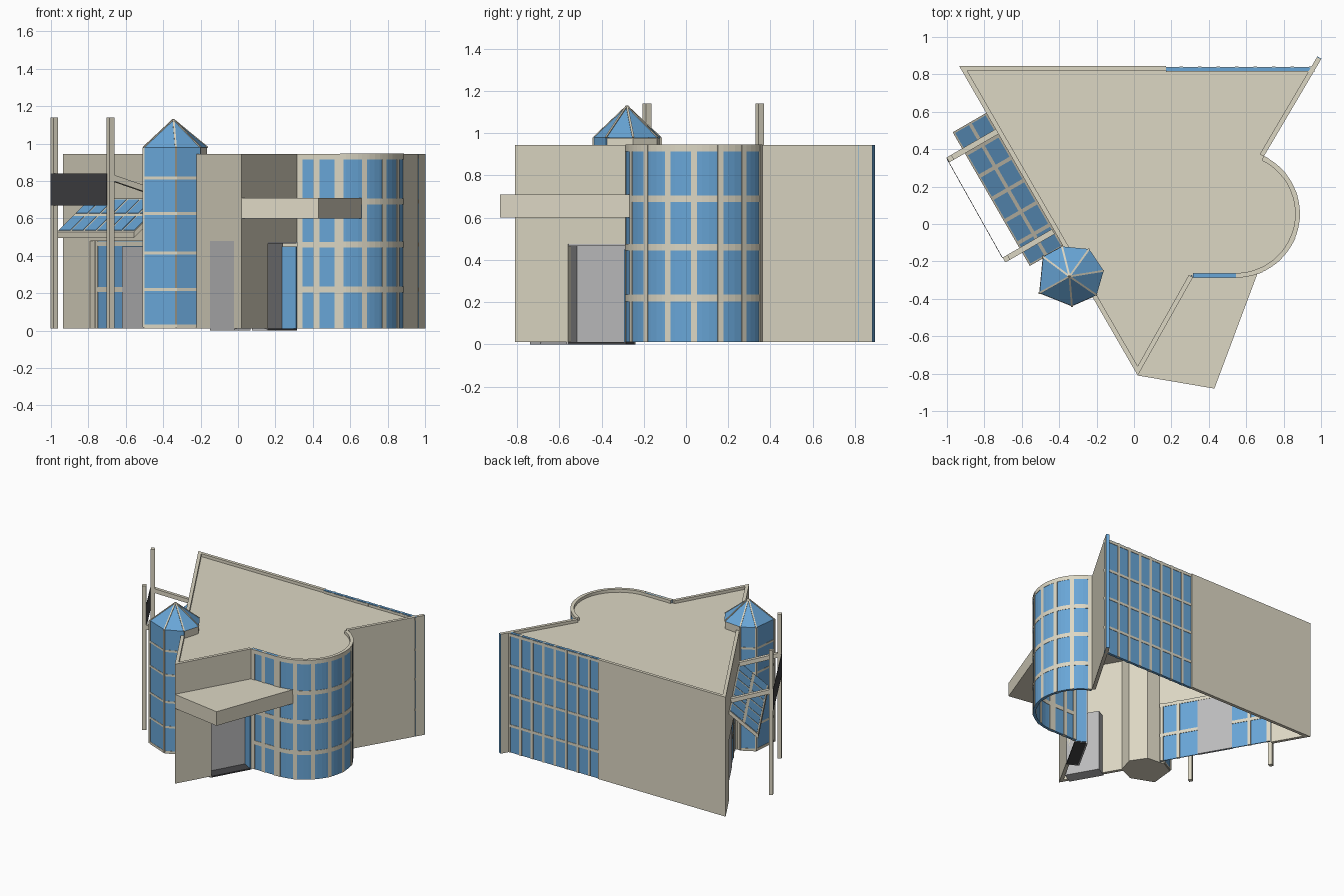
import bpy, bmesh, math
from mathutils import Vector as V

if "Cube" in bpy.data.objects:
    bpy.data.objects.remove(bpy.data.objects["Cube"])

def material(name, rgb):
    m = bpy.data.materials.new(name)
    m.diffuse_color = (*rgb, 1)
    m.use_nodes = True
    m.node_tree.nodes["Principled BSDF"].inputs["Base Color"].default_value = m.diffuse_color
    return m

STONE = material("stone", (0.72, 0.68, 0.55))
GLASS = material("glass", (0.14, 0.38, 0.68))
GREY = material("door_grey", (0.5, 0.5, 0.51))
DARK = material("dark_panel", (0.06, 0.06, 0.065))
parts = {}

def mesh_for(name, mat):
    return parts.setdefault(name, (bmesh.new(), mat))[0]

def prism(name, mat, bottom, top):
    """Closed solid between two matching loops."""
    bm = mesh_for(name, mat)
    a = [bm.verts.new(p) for p in bottom]
    b = [bm.verts.new(p) for p in top]
    n = len(a)
    bm.faces.new(a[::-1])
    bm.faces.new(b)
    for i in range(n):
        bm.faces.new((a[i], a[(i + 1) % n], b[(i + 1) % n], b[i]))

def slab(name, mat, poly, z0, z1):
    prism(name, mat, [(x, y, z0) for x, y in poly], [(x, y, z1) for x, y in poly])

def seg(name, mat, p, q, z0, z1, o0=-0.025, o1=0.0, m0=0.0, m1=0.0):
    """Wall piece from p to q; o0/o1 inner/outer offsets, m0/m1 inner mitres."""
    p, q = V(p), V(q)
    d = (q - p).normalized()
    n = V((d.y, -d.x))
    slab(name, mat, [p + n * o1, q + n * o1, q + n * o0 - d * m1, p + n * o0 + d * m0], z0, z1)

def bar(name, mat, a, b, w, h):
    a, b = V(a), V(b)
    d = (b - a).normalized()
    s = d.cross(V((0, 0, 1))).normalized() * w / 2
    u = s.cross(d).normalized() * h / 2
    ring = [-s - u, s - u, s + u, -s + u]
    prism(name, mat, [a + r for r in ring], [b + r for r in ring])

def glazing(name, p, q, z0, z1, cuts, levels, w=0.03, o0=-0.02, o1=0.0):
    """Glass sheet with uprights at distances cuts and rails at heights levels."""
    p, q = V(p), V(q)
    d = (q - p).normalized()
    seg(name + "_glass", GLASS, p, q, z0, z1, o0, o1)
    for c in cuts:
        seg(name + "_mullions", STONE, p + d * (c - w / 2), p + d * (c + w / 2), z0, z1, o0 - 0.004, o1 + 0.004)
    for z in levels:
        seg(name + "_mullions", STONE, p, q, z - w / 2, z + w / 2, o0 - 0.003, o1 + 0.003)

Z0, Z1 = 0.01, 0.945
BL, APEX, IN = V((-0.935, 0.845)), V((0.02, -0.81)), V((0.315, -0.285))
ARC0, ARC1, TIP, BR = V((0.545, -0.285)), V((0.694, 0.361)), V((1.0, 0.88)), V((0.965, 0.845))
C, R = V((0.545, 0.055)), 0.34
RAILS = (0.22, 0.46, 0.69, 0.93)

# Left wall with storefront opening and side door
dL = (APEX - BL).normalized()
nL = V((dL.y, -dL.x))
L = (APEX - BL).length
def left(s, off=0.0):
    return BL + dL * s + nL * off

seg("left_wall", STONE, BL, left(0.29), Z0, Z1, m0=0.043)
seg("left_wall", STONE, left(0.29), left(1.13), 0.48, Z1)
seg("left_wall", STONE, left(1.13), left(1.57), Z0, Z1)
seg("left_wall", STONE, left(1.57), left(1.83), 0.48, Z1)
seg("left_wall", STONE, left(1.83), APEX, Z0, Z1, m1=0.043)
seg("side_door", GREY, left(1.57), left(1.83), 0.0, 0.48, -0.1, -0.002)
glazing("storefront", left(0.29), left(1.13), Z0, 0.48, (0.015, 0.16, 0.7, 0.825), (0.22, 0.465), 0.025, -0.04, -0.033)
seg("storefront_door", GREY, left(0.58), left(0.84), Z0, 0.45, -0.045, -0.028)

# Entrance wall and recess
dE = (IN - APEX).normalized()
nE = V((dE.y, -dE.x))
def ent(s, off=0.0):
    return APEX + dE * s + nE * off

E0, E1 = 0.289, (IN - APEX).length
seg("entrance_wall", STONE, APEX, ent(E0), Z0, Z1, m0=0.043)
seg("entrance_wall", STONE, ent(E0), IN, 0.475, Z1)
seg("entrance_recess", GREY, ent(E0), ent(E1), 0.0, 0.475, -0.095, -0.085)
seg("entrance_recess", GREY, ent(E0 - 0.01), ent(E0), 0.0, 0.475, -0.095, -0.002)
seg("entrance_recess", GREY, ent(E0), ent(E1), 0.465, 0.475, -0.085, -0.002)
seg("entrance_floor", DARK, ent(E0), ent(E1), 0.0, 0.01, -0.085, 0.0)
seg("entrance_side_glass", GLASS, ent(E1, -0.085), ent(E1), Z0, 0.45, -0.005, 0.01)

# Curved glass bay: short straight run followed by an arc
glazing("bay_front", IN, ARC0, Z0, Z1, (0.015, 0.105, 0.215), RAILS)
A0, A1, N = -math.pi / 2, math.radians(64.2), 28

def arc(r):
    return [C + V((math.cos(t), math.sin(t))) * r for t in [A0 + (A1 - A0) * i / N for i in range(N + 1)]]

def curved(name, mat, r0, r1, z0, z1):
    bm = mesh_for(name, mat)
    rows = [[bm.verts.new((p.x, p.y, z)) for p in arc(r)] for r, z in ((r1, z0), (r1, z1), (r0, z1), (r0, z0))]
    for k in range(4):
        a, b = rows[k], rows[(k + 1) % 4]
        for i in range(N):
            bm.faces.new((a[i], a[i + 1], b[i + 1], b[i]))
    for i in (0, N):
        bm.faces.new([r[i] for r in rows])

curved("bay_glass", GLASS, R - 0.02, R, Z0, Z1)
for z in RAILS:
    curved("bay_rails", STONE, R - 0.023, R + 0.002, z - 0.016, z + 0.016)
for k in range(8):
    t = math.radians(-89 + 21.5 * k)
    c, d = C + V((math.cos(t), math.sin(t))) * R, V((-math.sin(t), math.cos(t))) * 0.014
    seg("bay_mullions", STONE, c - d, c + d, Z0, Z1, -0.024, 0.003)

# Right wall and back wall
seg("right_wall", STONE, ARC1, TIP, Z0, Z1)
dR = (TIP - ARC1).normalized()
seg("right_wall_end_glass", GLASS, TIP, TIP + V((-dR.y, dR.x)) * 0.025, Z0, Z1, 0.0, 0.004)
MID = V((0.17, 0.845))
seg("back_wall", STONE, MID, BL, Z0, Z1, m1=0.043)
glazing("back_window", BR - V((0, 0.008)), MID - V((0, 0.008)), Z0, Z1,
        [0.02 + 0.099 * i for i in range(8)], RAILS, 0.02)

# Roof deck just below the parapet
slab("roof", STONE, [BL + V((0.02, -0.01)), APEX + V((0, 0.03)), IN + V((-0.01, 0.01))]
     + arc(R - 0.01) + [BR + V((-0.02, -0.012))], 0.90, 0.922)

# Entrance canopy
slab("entrance_canopy", STONE, [APEX, (0.43, -0.88), (0.66, -0.265), (0.54, -0.2), IN + V((-0.02, 0.0))], 0.6, 0.71)

# Corner tower with pointed glass roof
ring = [V(p) for p in ((-0.505, -0.369), (-0.332, -0.438), (-0.2, -0.38), (-0.162, -0.25),
                       (-0.24, -0.134), (-0.385, -0.12), (-0.486, -0.175))]
peak = V((-0.345, -0.28, 1.13))
slab("tower_core", STONE, [peak.xy + (p - peak.xy) * 0.98 for p in ring], Z0, 0.978)
for i in (0, 1, 5, 6):
    p, q = ring[i], ring[(i + 1) % 7]
    seg("tower_glass", GLASS, p, q, 0.02, 0.98, -0.006, 0.0)
    for z in (0.025, 0.22, 0.415, 0.625, 0.815):
        seg("tower_rails", STONE, p, q, z - 0.008, z + 0.008, -0.004, 0.002)
    bar("tower_rails", STONE, (p.x, p.y, 0.02), (p.x + 1e-4, p.y, 0.98), 0.012, 0.012)
bm = mesh_for("tower_roof", GLASS)
base = [bm.verts.new((p.x, p.y, 0.98)) for p in ring]
tip = bm.verts.new(peak)
bm.faces.new(base[::-1])
for i in range(7):
    bm.faces.new((base[i], base[(i + 1) % 7], tip))
    bar("tower_roof_ridges", STONE, (*ring[i], 0.98), peak, 0.01, 0.006)

# Sloped glass awning over the storefront
def awn(s, t, lift=0.0):
    p = left(s, 0.207 * t)
    return V((p.x, p.y, 0.71 - 0.18 * t + lift))

S0, S1 = 0.29, 1.115
corners = [(S0, 0), (S0, 1), (S1, 1), (S1, 0)]
prism("awning_frame", STONE, [awn(s, t, -0.035) for s, t in corners], [awn(s, t, -0.003) for s, t in corners])
for i in range(6):
    for j in range(2):
        w, h = (S1 - S0) / 6, 0.5
        a, b = S0 + i * w + 0.01, S0 + (i + 1) * w - 0.01
        c, d = j * h + 0.045, (j + 1) * h - 0.045
        cell = [(a, c), (a, d), (b, d), (b, c)]
        prism("awning_glass", GLASS, [awn(s, t, -0.036) for s, t in cell], [awn(s, t) for s, t in cell])

# Posts, sloping arms and dark panel
posts = [V((-0.982, 0.35)), V((-0.682, -0.185))]
for p in posts:
    seg("posts", STONE, p - dL * 0.015, p + dL * 0.015, Z0, 1.14, -0.015, 0.015)
    e = p - nL * 0.285
    bar("arms", STONE, (p.x, p.y, 0.82), (e.x, e.y, 0.735), 0.03, 0.032)
seg("hanging_panel", DARK, posts[0] - dL * 0.01, posts[1] - dL * 0.012, 0.67, 0.84, 0.015, 0.018)

# Turn the collected meshes into objects
for name, (bm, mat) in parts.items():
    bmesh.ops.recalc_face_normals(bm, faces=bm.faces)
    me = bpy.data.meshes.new(name)
    bm.to_mesh(me)
    bm.free()
    me.materials.append(mat)
    bpy.context.collection.objects.link(bpy.data.objects.new(name, me))
